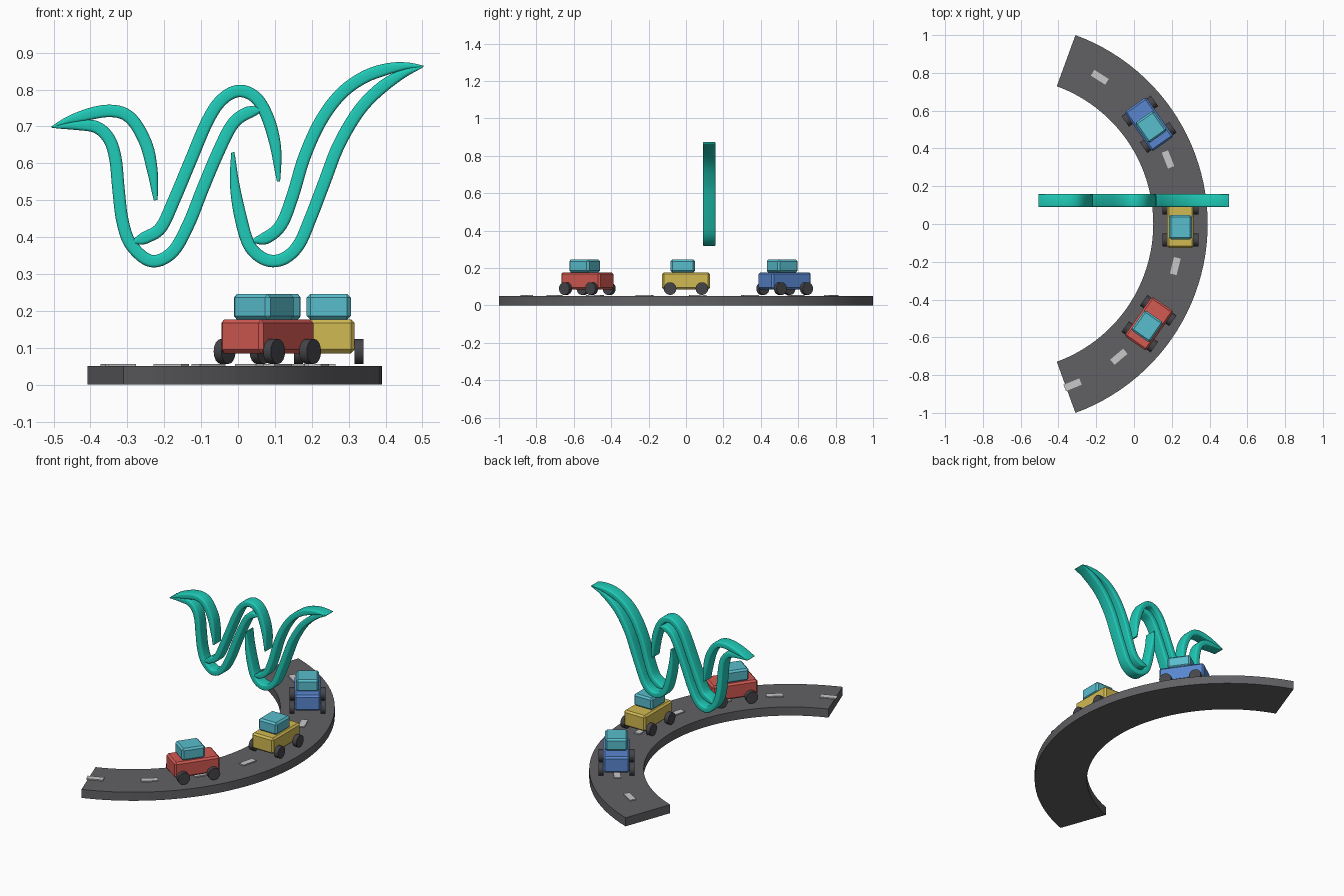
import bpy, bmesh
from math import sin, cos, pi, radians, hypot
from mathutils import Matrix, Vector

cube = bpy.data.objects.get("Cube")
if cube:
    bpy.data.objects.remove(cube, do_unlink=True)


def material(name, r, g, b):
    m = bpy.data.materials.new(name)
    m.use_nodes = True
    m.diffuse_color = (r, g, b, 1)
    m.node_tree.nodes["Principled BSDF"].inputs["Base Color"].default_value = (r, g, b, 1)
    return m


asphalt = material("asphalt grey", .12, .117, .127)
white = material("marking white", .58, .58, .58)
teal = material("ribbon teal", .014, .60, .48)
glass = material("cabin light blue", .10, .51, .61)
rubber = material("tyre dark grey", .06, .06, .068)
paints = {"red": material("red paint", .65, .10, .085),
          "yellow": material("yellow paint", .64, .49, .085),
          "blue": material("blue paint", .10, .24, .62)}

CENTRE_X, OUTER, INNER = -.674, 1.064, .776
LANE = (OUTER + INNER) / 2


def finish(name, bm, mat, matrix=None, smooth=0):
    bmesh.ops.recalc_face_normals(bm, faces=bm.faces)
    mesh = bpy.data.meshes.new(name)
    bm.to_mesh(mesh)
    bm.free()
    mesh.materials.append(mat)
    ob = bpy.data.objects.new(name, mesh)
    bpy.context.collection.objects.link(ob)
    if matrix:
        ob.matrix_world = matrix
    if smooth:
        bpy.ops.object.select_all(action='DESELECT')
        ob.select_set(True)
        bpy.context.view_layer.objects.active = ob
        bpy.ops.object.shade_smooth_by_angle(angle=radians(smooth))
    return ob


def box(name, size, at, mat, matrix, bevel=0):
    bm = bmesh.new()
    bmesh.ops.create_cube(bm, size=1)
    bmesh.ops.scale(bm, vec=size, verts=bm.verts)
    bmesh.ops.translate(bm, vec=at, verts=bm.verts)
    if bevel:
        bmesh.ops.bevel(bm, geom=bm.edges[:], offset=bevel, segments=1, affect='EDGES')
    return finish(name, bm, mat, matrix)


def on_lane(degrees):
    """Frame on the lane centre: local x points outwards, local y along the road."""
    return (Matrix.Translation((CENTRE_X, 0, 0)) @ Matrix.Rotation(radians(degrees), 4, 'Z')
            @ Matrix.Translation((LANE, 0, 0)))


# Curved road slab: a rectangular section swept around the arc
def sweep(rings):
    bm = bmesh.new()
    loops = [[bm.verts.new(p) for p in ring] for ring in rings]
    n = len(loops[0])
    for a, b in zip(loops, loops[1:]):
        for i in range(n):
            j = (i + 1) % n
            bm.faces.new((a[i], a[j], b[j], b[i]))
    bm.faces.new(loops[0])
    bm.faces.new(loops[-1])
    return bm


STEPS = 48
section = [(INNER, 0), (OUTER, 0), (OUTER, .05), (INNER, .05)]
arc = [radians(-70 + 140 * i / STEPS) for i in range(STEPS + 1)]
finish("road", sweep([[(CENTRE_X + r * cos(a), r * sin(a), z) for r, z in section]
                      for a in arc]), asphalt, smooth=30)

# Lane dashes
for i in range(8):
    box("lane_dash", (.036, .09, .007), (0, 0, .0525), white, on_lane(-67.7 + 17.9 * i))

# Cars
for (colour, paint), angle in zip(paints.items(), (-35, 0, 35)):
    frame = on_lane(angle)
    box(colour + "_car_body", (.14, .255, .092), (0, 0, .131), paint, frame, .01)
    box(colour + "_car_cabin", (.12, .13, .07), (0, -.017, .211), glass, frame, .01)
    for sx in (-1, 1):
        for sy in (-1, 1):
            bm = bmesh.new()
            bmesh.ops.create_cone(bm, cap_ends=True, segments=16, radius1=.034,
                                  radius2=.034, depth=.025)
            bmesh.ops.rotate(bm, verts=bm.verts, matrix=Matrix.Rotation(pi / 2, 3, 'Y'))
            bmesh.ops.translate(bm, verts=bm.verts, vec=(sx * .082, sy * .085, .09))
            finish(colour + "_car_wheel", bm, rubber, frame, smooth=30)


# Ribbon strokes: a rounded band following a smooth path, tapered at its ends
def spline(points, steps=7):
    pts = [Vector(p) / 1000 for p in points]
    pts = [2 * pts[0] - pts[1]] + pts + [2 * pts[-1] - pts[-2]]
    out = []
    for a, b, c, d in zip(pts, pts[1:], pts[2:], pts[3:]):
        for i in range(steps):
            t = i / steps
            out.append((2 * b + (c - a) * t + (2 * a - 5 * b + 4 * c - d) * t ** 2
                        + (3 * b - a - 3 * c + d) * t ** 3) / 2)
    return out + [pts[-2]]


def ribbon(name, points, start, end, half=.0168, depth=.034, y_mid=.124):
    path = spline(points)
    lengths = [0]
    for a, b in zip(path, path[1:]):
        lengths.append(lengths[-1] + (b - a).length)

    def taper(tip, dist):
        width, reach = tip
        t = min(1, dist / reach)
        return width + (1 - width) * t * (2 - t)

    rings = []
    for i, p in enumerate(path):
        tangent = path[min(i + 1, len(path) - 1)] - path[max(i - 1, 0)]
        normal = Vector((-tangent.y, tangent.x)).normalized()
        w = half * min(taper(start, lengths[i]), taper(end, lengths[-1] - lengths[i]))
        r = min(.008, w * .8)
        ring = []
        for corner, (su, sv) in enumerate(((1, 1), (-1, 1), (-1, -1), (1, -1))):
            for k in range(4):
                a = (corner + k / 3) * pi / 2
                q = p + normal * (su * (w - r) + r * cos(a))
                ring.append((q.x, y_mid + sv * (depth - r) + r * sin(a), q.y))
        rings.append(ring)
    finish(name, sweep(rings), teal, smooth=40)


POINT, HOOK = (.08, .14), (.3, .04)
ribbon("ribbon_left_crest", [(-506, 698), (-444, 722), (-354, 742), (-294, 725), (-251, 657),
                             (-232, 579), (-223, 500)], POINT, (.3, .15))
ribbon("ribbon_left_trough", [(-506, 698), (-436, 703), (-384, 698), (-349, 665), (-332, 611),
                              (-324, 530), (-313, 443), (-289, 378), (-235, 335), (-178, 359),
                              (-134, 435), (-96, 530), (-56, 625), (-18, 701), (18, 733),
                              (62, 746)], POINT, HOOK)
ribbon("ribbon_middle_crest", [(-284, 386), (-248, 400), (-208, 427), (-170, 508), (-129, 606),
                               (-83, 714), (-45, 771), (1, 796), (47, 779), (80, 725),
                               (102, 644), (110, 551)], HOOK, (.25, .16))
ribbon("ribbon_right_trough", [(-14, 630), (-9, 543), (7, 454), (28, 383), (58, 348), (94, 335),
                               (132, 346), (167, 383), (199, 457), (235, 551), (273, 649),
                               (327, 741), (384, 801), (444, 841), (503, 863)], (.25, .2), POINT)
ribbon("ribbon_right_crest", [(42, 389), (80, 400), (118, 435), (148, 511), (180, 617),
                              (224, 714), (278, 787), (341, 833), (406, 856), (460, 864),
                              (503, 863)], HOOK, POINT)
